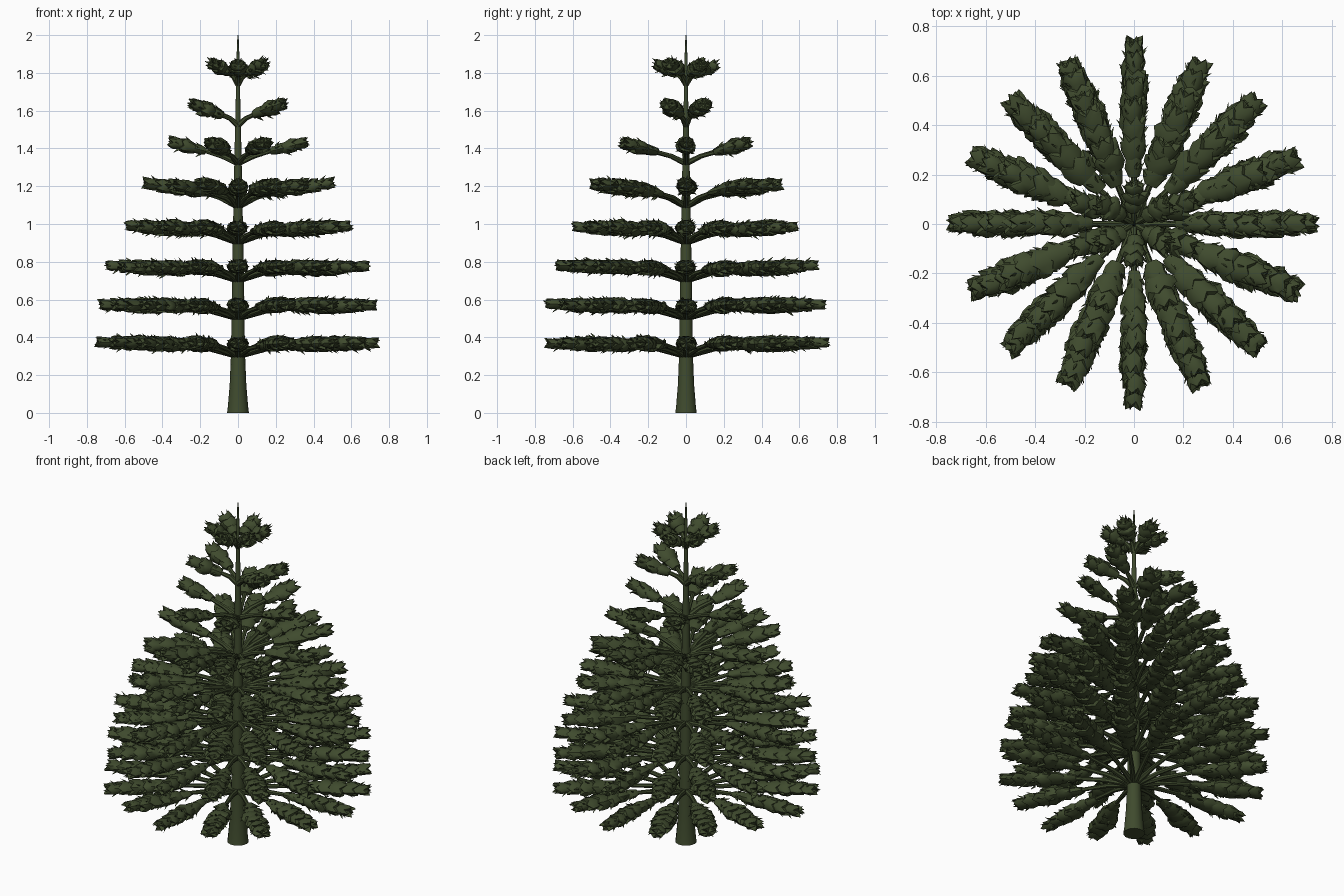
import bpy
import bmesh
import math
import random
from mathutils import Vector

random.seed(4)
cube = bpy.data.objects.get("Cube")
if cube:
    bpy.data.objects.remove(cube, do_unlink=True)

COLOUR = (0.05, 0.07, 0.027, 1)
green = bpy.data.materials.new("dark_conifer_green")
green.use_nodes = True
green.diffuse_color = COLOUR
bsdf = green.node_tree.nodes["Principled BSDF"]
bsdf.inputs["Base Color"].default_value = COLOUR
bsdf.inputs["Roughness"].default_value = 0.9
UP = Vector((0, 0, 1))


def finish(bm, name, angle):
    bmesh.ops.recalc_face_normals(bm, faces=bm.faces)
    mesh = bpy.data.meshes.new(name)
    bm.to_mesh(mesh)
    bm.free()
    mesh.materials.append(green)
    obj = bpy.data.objects.new(name, mesh)
    bpy.context.collection.objects.link(obj)
    bpy.ops.object.select_all(action="DESELECT")
    obj.select_set(True)
    bpy.context.view_layer.objects.active = obj
    bpy.ops.object.shade_smooth_by_angle(angle=math.radians(angle))


def skin(bm, rings):
    """Bridge rings of vertices of equal size."""
    n = len(rings[0])
    for a, b in zip(rings, rings[1:]):
        for i in range(n):
            j = (i + 1) % n
            bm.faces.new((a[i], a[j], b[j], b[i]))


def tube(bm, points, radii, side, sides):
    """Tapered round tube along points, capped at both ends."""
    rings = []
    for k, (p, r) in enumerate(zip(points, radii)):
        d = (points[min(k + 1, len(points) - 1)] - points[max(k - 1, 0)]).normalized()
        v = d.cross(side).normalized()
        rings.append([bm.verts.new(p + (side * math.cos(a) + v * math.sin(a)) * r)
                      for a in (math.tau * i / sides for i in range(sides))])
    skin(bm, rings)
    bm.faces.new(rings[0][::-1])
    bm.faces.new(rings[-1])


def spike(bm, base, direction, length, radius):
    """Small three-sided needle."""
    d = direction.normalized()
    u = d.orthogonal().normalized()
    v = d.cross(u)
    ring = [bm.verts.new(base + (u * math.cos(a) + v * math.sin(a)) * radius)
            for a in (0, math.tau / 3, math.tau * 2 / 3)]
    tip = bm.verts.new(base + d * length)
    bm.faces.new(ring[::-1])
    for i in range(3):
        bm.faces.new((ring[i], ring[(i + 1) % 3], tip))


def tuft(bm, centre, d, side, length, wide, tall):
    """Cup of needles with a jagged, pointed lip."""
    sides = 10
    v = d.cross(side).normalized()
    rings = []
    for t, r in ((0, 0.65), (0.4, 0.94), (0.8, 1.0), (1.0, 0.95)):
        ring = []
        for i in range(sides):
            a = math.tau * i / sides
            rr = r * random.uniform(0.84, 1.12)
            along = t
            if t == 1.0:
                along = random.uniform(1.05, 1.35) if i % 2 else 0.85
            ring.append(bm.verts.new(centre + d * length * along
                                     + side * math.cos(a) * wide * rr
                                     + v * math.sin(a) * tall * rr))
        rings.append(ring)
    skin(bm, rings)
    back = bm.verts.new(centre)
    front = bm.verts.new(centre + d * length * 1.1)
    for i in range(sides):
        j = (i + 1) % sides
        bm.faces.new((rings[0][j], rings[0][i], back))
        bm.faces.new((rings[-1][i], rings[-1][j], front))


def branch(wood, leaves, angle, reach, bare, z0, z1, z2, wide, tall):
    """Bare stem rising from the trunk, then a sleeve of needle tufts."""
    out = Vector((math.cos(angle), math.sin(angle), 0))
    side = Vector((-math.sin(angle), math.cos(angle), 0))
    wob = random.uniform(-0.006, 0.006)
    root = UP * z0
    start = out * bare + UP * (z1 + wob)
    end = out * (reach - 0.025) * random.uniform(0.98, 1.0) + UP * (z2 + wob)
    knee = out * bare * 0.5 + UP * (z0 + (z1 - z0) * 0.65)
    tube(wood, [root, knee, start, end], [0.016, 0.013, 0.011, 0.005], side, 7)

    span = end - start
    d = span.normalized()
    count = max(3, round(span.length / 0.065))
    step = span.length / count
    for k in range(count):
        t = (k + 0.5) / count
        w = min(1.0, 0.45 + 1.5 * t) * (1 - 0.35 * max(0, t - 0.65) / 0.35)
        w *= random.uniform(0.93, 1.07)
        c = start + span * (k / count) + side * random.uniform(-0.006, 0.006)
        tuft(leaves, c, d, side, step * 1.2, wide * w, tall * w)
        # loose needles around each tuft
        for _ in range(3):
            a = random.uniform(0, math.tau)
            radial = side * math.cos(a) * wide + UP * math.sin(a) * tall
            spike(leaves, c + d * step * 0.5 + radial * w * 0.8,
                  radial.normalized() * 0.9 + d, 0.036, 0.008)
    # needles fanning from the tip
    for k in range(6):
        a = math.tau * k / 6
        radial = side * math.cos(a) * wide + UP * math.sin(a) * tall
        spike(leaves, end + radial * 0.4, d + radial * 9, 0.035, 0.009)


# Trunk with flared foot and thin leader
bm = bmesh.new()
profile = [(0, 0.058), (0.03, 0.054), (0.15, 0.044), (0.32, 0.037), (0.75, 0.031),
           (1.1, 0.024), (1.4, 0.018), (1.7, 0.011), (1.88, 0.008), (2.0, 0.003)]
tube(bm, [UP * z for z, r in profile], [r for z, r in profile], Vector((1, 0, 0)), 14)
finish(bm, "trunk", 40)

# Whorls of branches, directions counted in sixteenths of a turn
every = list(range(16))
no_side = [k for k in every if k not in (1, 7, 9, 15)]
six = [16 * (k + 0.5) / 6 for k in range(6)]
tiers = [  # directions, reach, bare length, root, sleeve start and tip heights
    (every, 0.75, 0.31, 0.30, 0.36, 0.373),
    (every, 0.745, 0.30, 0.50, 0.56, 0.575),
    (every, 0.70, 0.27, 0.70, 0.76, 0.775),
    (every, 0.60, 0.23, 0.90, 0.96, 0.985),
    (no_side, 0.505, 0.19, 1.09, 1.165, 1.21),
    ([0, 3, 5, 8, 11, 13], 0.37, 0.17, 1.32, 1.38, 1.425),
    ([1, 7, 9, 15], 0.275, 0.09, 1.52, 1.58, 1.635),
    (six, 0.18, 0.05, 1.74, 1.795, 1.845),
]
for n, (dirs, reach, bare, z0, z1, z2) in enumerate(tiers, 1):
    wood, leaves = bmesh.new(), bmesh.new()
    for k in dirs:
        on_axis = k % 4 == 0
        wide = 0.052 if on_axis or n > 6 else 0.064
        # branches between the four main ones are a little shorter low down
        length = reach if on_axis or n > 4 else reach * 0.965
        branch(wood, leaves, math.tau * k / 16, length, bare, z0, z1, z2, wide, 0.039)
    finish(wood, f"branch_stems_{n}", 50)
    finish(leaves, f"needle_sleeves_{n}", 45)
